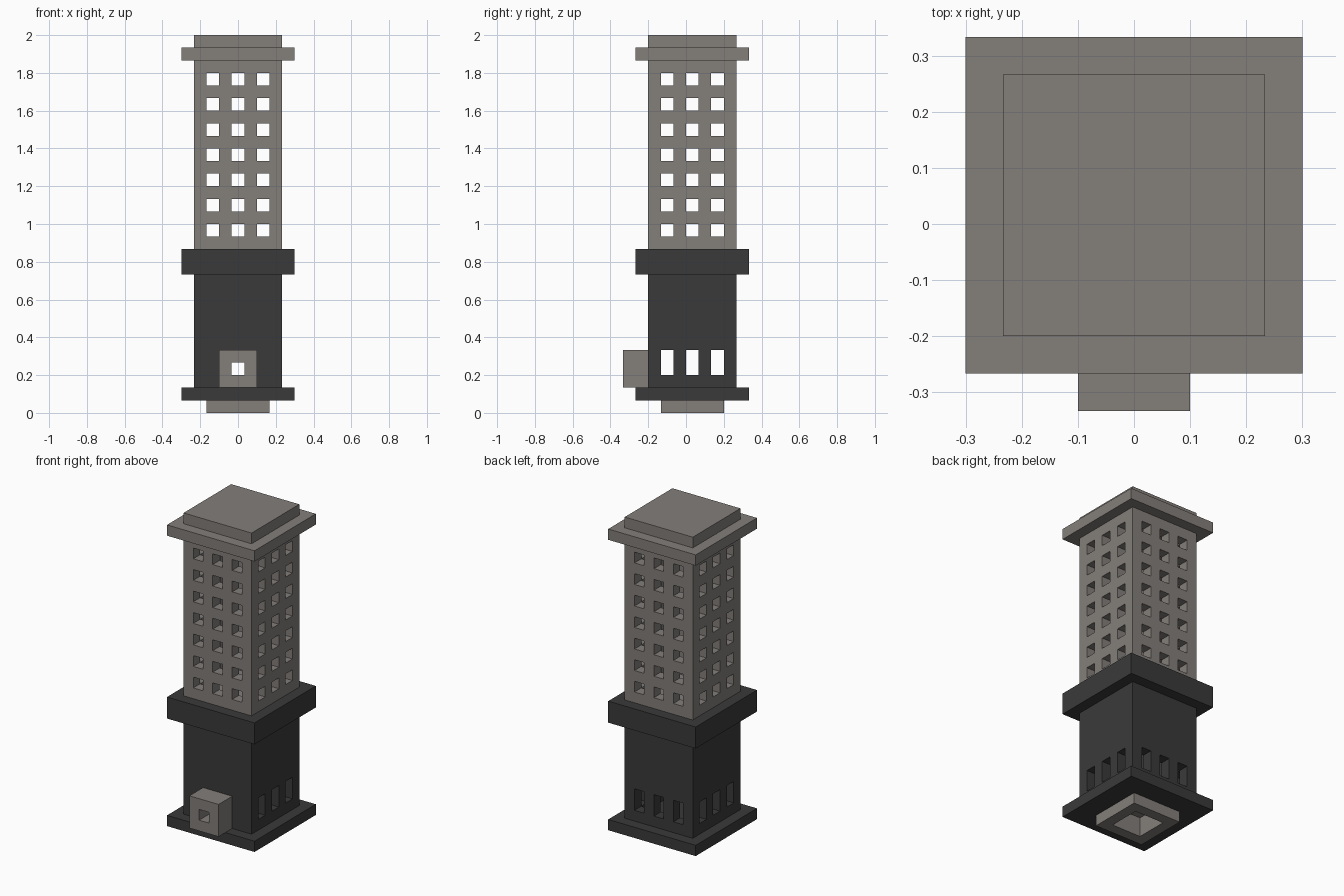
import bpy
import bmesh
from mathutils import Matrix, Vector

cube = bpy.data.objects.get("Cube")
if cube:
    bpy.data.objects.remove(cube, do_unlink=True)

U = 1 / 15          # building module: one window width
CY = U / 2          # the tower axis sits slightly behind centre


def material(name, rgb):
    mat = bpy.data.materials.new(name)
    mat.use_nodes = True
    mat.diffuse_color = (*rgb, 1)
    mat.node_tree.nodes["Principled BSDF"].inputs["Base Color"].default_value = (*rgb, 1)
    return mat


stone = material("warm_grey_stone", (0.23, 0.21, 0.195))
dark = material("charcoal_stone", (0.042, 0.042, 0.042))


def boxes(name, bounds, mat):
    """One object from boxes given as (low corner, high corner)."""
    bm = bmesh.new()
    for low, high in bounds:
        low, high = Vector(low), Vector(high)
        place = Matrix.Translation((low + high) / 2) @ Matrix.Diagonal((*(high - low), 1))
        bmesh.ops.create_cube(bm, size=1, matrix=place)
    mesh = bpy.data.meshes.new(name)
    bm.to_mesh(mesh)
    bm.free()
    mesh.materials.append(mat)
    obj = bpy.data.objects.new(name, mesh)
    bpy.context.collection.objects.link(obj)
    return obj


def slab(half, z0, z1):
    """Bounds of a square block on the tower axis."""
    return (-half, CY - half, z0), (half, CY + half, z1)


def cut(obj, bounds):
    """Cut boxes out of obj and discard the cutter."""
    cutter = boxes("cutter", bounds, obj.data.materials[0])
    cutter.hide_render = True
    mod = obj.modifiers.new("cut", "BOOLEAN")
    mod.operation = "DIFFERENCE"
    mod.solver = "EXACT"
    mod.object = cutter
    bpy.context.view_layer.objects.active = obj
    bpy.ops.object.modifier_apply(modifier=mod.name)
    bpy.data.objects.remove(cutter, do_unlink=True)


def bars_x(rows, height):
    """Window openings running side to side."""
    return [((-1, CY + c * U - U / 2, z), (1, CY + c * U + U / 2, z + height))
            for z in rows for c in (-2, 0, 2)]


def bars_y(rows, height, front):
    """Window openings running from the given front to the back."""
    return [((c * U - U / 2, front, z), (c * U + U / 2, 1, z + height))
            for z in rows for c in (-2, 0, 2)]


# Foundation: hollow from below
foundation = boxes("foundation", [slab(2.5 * U, 0, 2 * U)], stone)
cut(foundation, [slab(1.5 * U, -U, 1.8 * U)])

# Ground plate, open around the foundation pit
ground_plate = boxes("ground_plate", [slab(4.5 * U, U, 2 * U)], dark)
cut(ground_plate, [slab(2 * U, 0, 3 * U)])

# Lower storey: windows on the sides and back, doorway at the front
lower_storey = boxes("lower_storey", [slab(3.5 * U, 2 * U, 11 * U)], dark)
cut(lower_storey, [slab(2.5 * U, 2.3 * U, 10.5 * U)])
cut(lower_storey, bars_x([3 * U], 2 * U))
cut(lower_storey, bars_y([3 * U], 2 * U, 0))
doorway = [((-U / 2, -1, 3 * U), (U / 2, 0, 4 * U))]
cut(lower_storey, doorway)

# Entrance porch
porch = boxes("porch", [((-1.5 * U, -5 * U, 2 * U), (1.5 * U, -3 * U, 5 * U))], stone)
cut(porch, doorway)

# Belt course between the storeys
boxes("belt_course", [slab(4.5 * U, 11 * U, 13 * U)], dark)

# Upper tower with seven rows of windows on every side
upper_tower = boxes("upper_tower", [slab(3.5 * U, 13 * U, 28 * U)], stone)
rows = [(14 + 2 * i) * U for i in range(7)]
cut(upper_tower, [slab(2.5 * U, 13.5 * U, 27.5 * U)])
cut(upper_tower, bars_x(rows, U))
cut(upper_tower, bars_y(rows, U, -1))

# Cornice and roof cap
boxes("cornice", [slab(4.5 * U, 28 * U, 29 * U)], stone)
boxes("roof_cap", [slab(3.5 * U, 29 * U, 30 * U)], stone)
